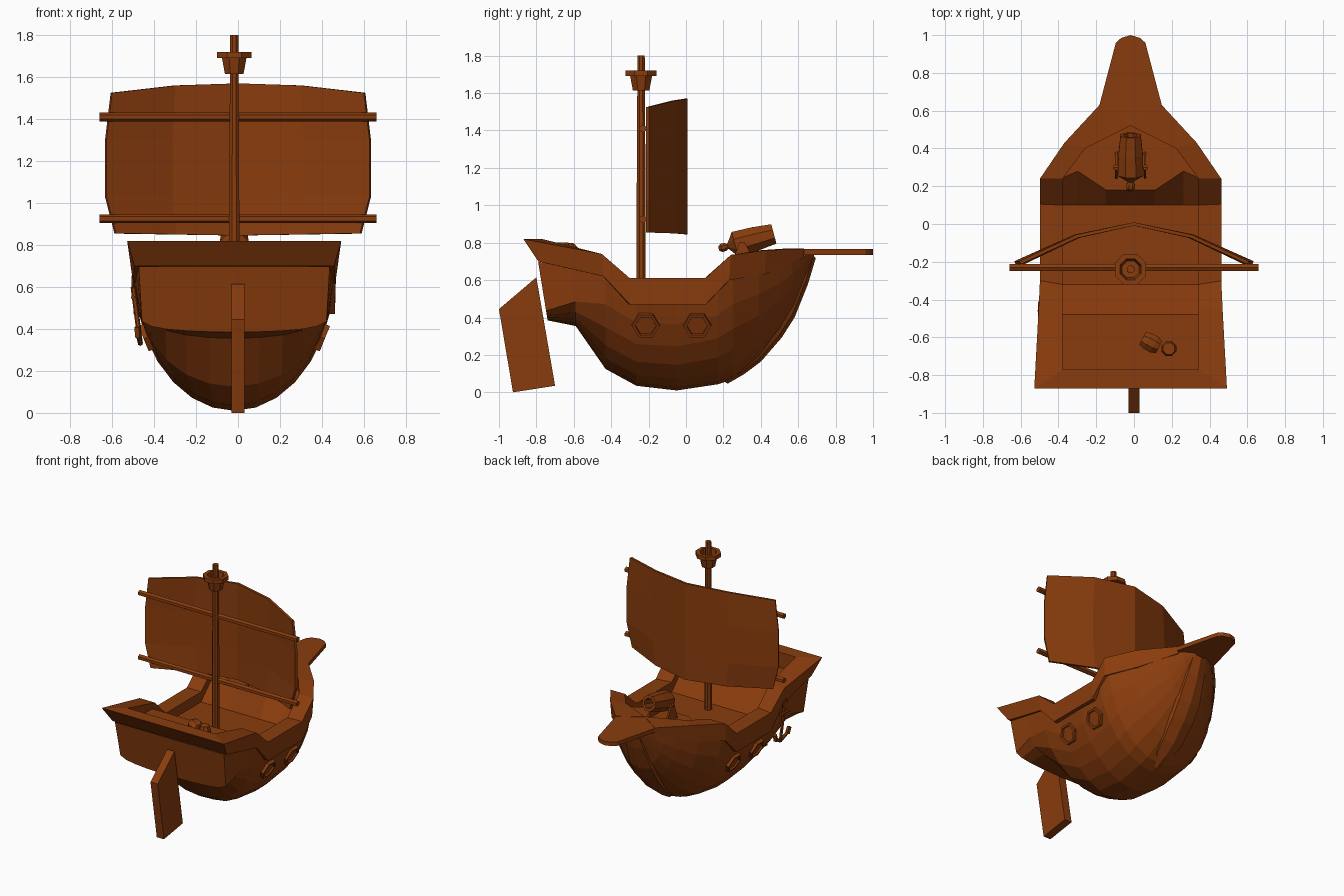
import bpy, bmesh, math
from mathutils import Vector

if "Cube" in bpy.data.objects:
    bpy.data.objects.remove(bpy.data.objects["Cube"])

CX = -0.018  # ship centreline
wood = bpy.data.materials.new("brown_wood")
wood.diffuse_color = (0.25, 0.045, 0.004, 1)
wood.use_nodes = True
wood.node_tree.nodes["Principled BSDF"].inputs["Base Color"].default_value = wood.diffuse_color


def finish(name, bm, loc=(0, 0, 0), rot=(0, 0, 0), mirror=False):
    bmesh.ops.remove_doubles(bm, verts=bm.verts, dist=1e-5)
    bmesh.ops.recalc_face_normals(bm, faces=bm.faces)
    me = bpy.data.meshes.new(name)
    bm.to_mesh(me)
    bm.free()
    me.materials.append(wood)
    ob = bpy.data.objects.new(name, me)
    ob.location, ob.rotation_euler = loc, rot
    bpy.context.collection.objects.link(ob)
    if mirror:
        ob.modifiers.new("mirror", 'MIRROR')
    return ob


def loft(name, rows, closed=False, caps=(False, False), **kw):
    bm = bmesh.new()
    vs = [[bm.verts.new(p) for p in r] for r in rows]
    n = len(rows[0])
    for a, b in zip(vs, vs[1:]):
        for i in range(n if closed else n - 1):
            j = (i + 1) % n
            bm.faces.new((a[i], a[j], b[j], b[i]))
    for cap, r in zip(caps, (vs[0], vs[-1])):
        if cap:
            bm.faces.new(r)
    return finish(name, bm, **kw)


def panel(name, points):
    bm = bmesh.new()
    bm.faces.new([bm.verts.new(p) for p in points])
    return finish(name, bm, loc=(CX, 0, 0), mirror=True)


def lathe(name, profile, sides, **kw):
    rows = [[(r * math.cos(2 * math.pi * (i + .5) / sides),
              r * math.sin(2 * math.pi * (i + .5) / sides), h) for i in range(sides)]
            for r, h in profile]
    return loft(name, rows, closed=True, caps=(True, True), **kw)


def bar(name, a, b, r, sides=6):
    a, b = Vector(a), Vector(b)
    rot = (b - a).to_track_quat('Z', 'Y').to_euler()
    return lathe(name, [(r, 0), (r, (b - a).length)], sides, loc=a, rot=rot)


# Hull: half sections lofted from transom to stem (y, half width, keel z, top z, power, reference)
stations = [(-.74, .455, .385, .70, .13, .70), (-.59, .465, .355, .67, .35, .70),
            (-.43, .475, .125, .63, .8, .70), (-.265, .48, .035, .50, 1, .70),
            (-.05, .48, .010, .50, 1, .68), (.17, .48, .043, .55, 1, .70),
            (.25, .46, .07, .62, 1, .72), (.39, .37, .18, .65, 1, .74),
            (.50, .275, .31, .68, 1, .75), (.57, .21, .42, .71, 1, .76),
            (.64, .13, .60, .735, 1, .76), (.685, .06, .72, .745, 1, .76)]
rows = []
for k, (y, b, zk, zt, p, ref) in enumerate(stations):
    amax = math.acos(max(0, (ref - zt) / (ref - zk)) ** (1 / p))
    row = []
    for i in range(7):
        a = amax * i / 6
        z = ref - (ref - zk) * max(0, math.cos(a)) ** p
        row.append((b * math.sin(a), y - (.05 * (z - zk) / .31 if k == 0 else 0), z))
    rows.append(row)
loft("hull", rows, loc=(CX, 0, 0), mirror=True)
panel("transom", rows[0] + [(0,) + rows[0][-1][1:]])

# Rail: outer top, outer bottom, inner edge
rail = [(0, -.87, .82, 0, -.79, .70, 0, -.77), (.51, -.87, .82, .475, -.79, .70, .36, -.77),
        (.487, -.45, .74, .482, -.44, .62, .36, -.45), (.48, -.30, .61, .48, -.30, .47, .36, -.32),
        (.48, .105, .61, .48, .105, .47, .36, .10), (.48, .24, .735, .475, .23, .60, .36, .24),
        (.35, .43, .76, .345, .42, .63, .24, .40), (.165, .63, .768, .15, .63, .72, 0, .52)]
loft("rail", [[(ox, oy, zt), (bx, by, zb), (ix, iy, zb), (ix, iy, zt)]
              for ox, oy, zt, bx, by, zb, ix, iy in rail],
     closed=True, caps=(False, True), loc=(CX, 0, 0), mirror=True)

# Bowsprit plate
plate = [(0, .52), (.165, .63), (.078, .96), (.05, .985), (0, 1.0)]
loft("bowsprit", [[(x, y, z) for x, y in plate] for z in (.735, .765)],
     closed=True, caps=(True, True), loc=(CX, 0, 0), mirror=True)

# Stem plate on the bow
stem = [(.21, .058, .02), (.30, .11, .075), (.39, .178, .10), (.50, .305, .11),
        (.57, .415, .11), (.64, .59, .09), (.682, .73, .065)]
loft("stem_plate", [[(0, y + .012, z - .012), (w * .8, y - .002, z), (w, y - .035, z + .02), (0, y - .04, z + .03)]
                    for y, z, w in stem], closed=True, caps=(True, True), loc=(CX, 0, 0), mirror=True)

# Decks: poop deck sloping down to the main deck, then up to the fore deck
loft("deck", [[(0, y, z), (.37, y, z)] for y, z in
              ((-.775, .705), (-.48, .705), (-.32, .535), (.10, .535))],
     loc=(CX, 0, 0), mirror=True)
FZ = .675
edge = [(0, .18), (.13, .18), (.28, .28), (.37, .24)]
loft("fore_bulkhead", [[(x, .10, .535) for x, _ in edge], [(x, y, FZ) for x, y in edge]],
     loc=(CX, 0, 0), mirror=True)
panel("fore_deck", [(x, y, FZ) for x, y in edge + [(.25, .41), (0, .54)]])

# Mast with crow's nest
lathe("mast", [(.026, .50), (.026, 1.0), (.021, 1.8)], 8, loc=(CX, -.24, 0))
lathe("crows_nest", [(.048, 1.615), (.063, 1.69), (.089, 1.69), (.089, 1.72), (.06, 1.72),
                     (.048, 1.65)], 8, loc=(CX, -.24, 0))

# Yards
for z in (1.41, .925):
    bar("yard", (-.66, -.23, z), (.66, -.23, z), .021)

# Sail: arc in plan, rounded outline
sail_rows = []
for f, y, top, bot in [(-1, -.205, 1.525, .855), (-.5, -.065, 1.56, .85), (0, .0, 1.57, .845),
                       (.5, -.065, 1.56, .85), (1, -.205, 1.525, .855)]:
    sail_rows.append([(f * w, y, z) for w, z in ((.585, bot), (.63, 1.03), (.63, 1.30), (.603, top))])
sail = loft("sail", sail_rows)
m = sail.modifiers.new("thickness", 'SOLIDIFY')
m.thickness, m.offset = .018, 0

# Rudder
rud = [(-1.0, .445), (-.80, .615), (-.70, .035), (-.925, 0)]
loft("rudder", [[(x, y, z) for y, z in rud] for x in (-.03, .03)], closed=True, caps=(True, True))

# Hexagonal portholes
for s in (-1, 1):
    for y in (-.215, .06):
        lathe("porthole", [(.078, -.03), (.074, .018), (.058, .018), (.055, .006)], 6,
              loc=(CX + s * .415, y, .36), rot=(0, s * math.radians(112), 0))

# Cannon on the fore deck, held by two side plates
lathe("cannon", [(.012, 0), (.024, .015), (.024, .035), (.014, .05), (.05, .075), (.074, .09),
                 (.07, .2), (.058, .305), (.038, .305), (.038, .2)], 8,
      loc=(CX, .175, .768), rot=(math.radians(-75), 0, 0))
bar("trunnion", (CX - .09, .30, .79), (CX + .09, .30, .79), .012)
support = [(.24, FZ), (.38, FZ), (.315, .80), (.285, .80)]
for s in (-1, 1):
    loft("cannon_support", [[(CX + s * x, y, z) for y, z in support] for x in (.07, .082)],
         closed=True, caps=(True, True))

# Barrels on the poop deck
cask = [(.033, 0), (.042, .03), (.042, .07), (.033, .10)]
lathe("upright_barrel", cask, 8, loc=(.185, -.66, .70))
lathe("fallen_barrel", [(r * 1.2, h) for r, h in cask], 8,
      loc=(.045, -.605, .752), rot=(math.radians(90), 0, math.radians(62)))

# Anchor hung on the left side
ax, ay = -.50, -.46
bar("anchor_shank", (ax, ay, .60), (ax + .035, ay, .33), .012)
bar("anchor_stock", (ax, ay - .05, .55), (ax, ay + .05, .55), .01)
for s in (-1, 1):
    bar("anchor_arm", (ax + .035, ay, .33), (ax + .025, ay + s * .07, .37), .012)
    bar("anchor_fluke", (ax + .025, ay + s * .07, .36), (ax + .02, ay + s * .085, .41), .016, 4)
bpy.ops.mesh.primitive_torus_add(major_segments=8, minor_segments=4, major_radius=.028,
                                 minor_radius=.007, location=(ax, ay, .625), rotation=(0, math.pi / 2, 0))
bpy.context.object.name = "anchor_ring"
bpy.context.object.data.materials.append(wood)
